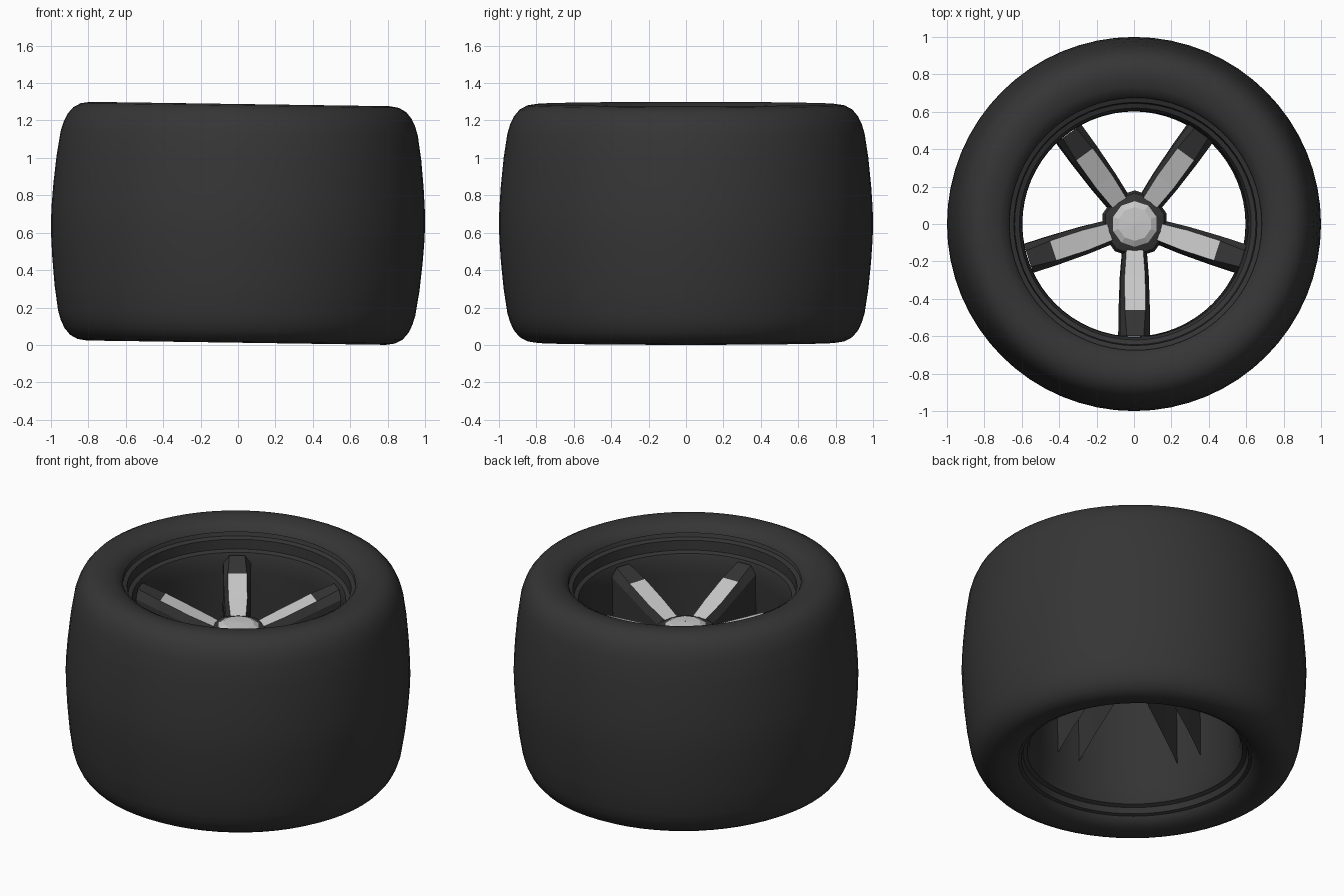
import bpy, bmesh, math
from mathutils import Matrix

if "Cube" in bpy.data.objects:
    bpy.data.objects.remove(bpy.data.objects["Cube"])

SEG = 64
MID = 0.65
# The whole wheel leans slightly toward +x
TILT = Matrix.Translation((0, 0, MID)) @ Matrix.Rotation(0.0145, 4, 'Y') @ Matrix.Translation((0, 0, -MID))


def material(name, v):
    m = bpy.data.materials.new(name)
    m.diffuse_color = (v, v, v, 1)
    m.use_nodes = True
    m.node_tree.nodes["Principled BSDF"].inputs["Base Color"].default_value = m.diffuse_color
    return m


RUBBER = material("black_rubber", 0.036)
DARK = material("dark_rim_metal", 0.034)
SILVER = material("silver_metal", 0.58)


def finish(name, bm, mats, smooth=True):
    bm.transform(TILT)
    me = bpy.data.meshes.new(name)
    bm.to_mesh(me)
    bm.free()
    for m in mats:
        me.materials.append(m)
    ob = bpy.data.objects.new(name, me)
    bpy.context.collection.objects.link(ob)
    if smooth:
        bpy.ops.object.select_all(action='DESELECT')
        ob.select_set(True)
        bpy.context.view_layer.objects.active = ob
        bpy.ops.object.shade_smooth_by_angle(angle=math.radians(35))
    return ob


def lathe(name, profile, mats, seg=SEG, turn=0.0, smooth=True, rule=None):
    """Revolve (radius, z) points around z; going down faces outward."""
    bm = bmesh.new()
    rings = []
    for r, z in profile:
        rings.append([bm.verts.new((r * math.cos(turn + 2 * math.pi * i / seg),
                                    r * math.sin(turn + 2 * math.pi * i / seg), z)) for i in range(seg)])
    for k in range(len(rings) - 1):
        a, b = rings[k], rings[k + 1]
        for i in range(seg):
            j = (i + 1) % seg
            f = bm.faces.new((a[i], b[i], b[j], a[j]))
            if rule:
                f.material_index = rule(k)
    return finish(name, bm, mats, smooth)


# Tyre: half profile mirrored about the mid plane
half = [(0.675, 1.225), (0.69, 1.25), (0.73, 1.273), (0.80, 1.288), (0.85, 1.28), (0.89, 1.258),
        (0.92, 1.222), (0.94, 1.18), (0.955, 1.13), (0.975, 1.0), (0.99, 0.85), (0.998, 0.73)]
tyre = half + [(1.0, MID)] + [(r, 2 * MID - z) for r, z in reversed(half)]
lathe("tyre", tyre, [RUBBER])

# Rim barrel with stepped lips at both ends, facing inward
barrel = [(0.69, 0.065), (0.66, 0.075), (0.65, 0.11), (0.625, 0.12), (0.61, 0.17), (0.602, 0.25),
          (0.602, 1.0), (0.605, 1.08), (0.62, 1.12), (0.645, 1.13), (0.65, 1.19), (0.675, 1.2), (0.69, 1.235)]
lathe("rim_barrel", barrel, [DARK])


# Spokes: open channels with a sloped silver face and deep tapering side walls
def spoke(name, angle):
    bm = bmesh.new()
    # radius, face z, wall bottom z, half width of face, half width of wall
    stations = [(0.14, 0.94, 0.70, 0.045, 0.065), (0.28, 0.99, 0.57, 0.055, 0.075),
                (0.46, 1.06, 0.45, 0.055, 0.08), (0.60, 1.11, 0.34, 0.045, 0.08)]
    rows = []
    for r, zt, zb, wf, ww in stations:
        pts = [(-ww, zb), (-ww, zt - 0.05), (-wf, zt), (wf, zt), (ww, zt - 0.05), (ww, zb)]
        rows.append([bm.verts.new((r, y, z)) for y, z in pts])
    for s, (a, b) in enumerate(zip(rows, rows[1:])):
        for k in range(5):
            f = bm.faces.new((a[k], b[k], b[k + 1], a[k + 1]))
            f.material_index = 1 if k == 2 and s < 2 else 0
    bmesh.ops.reverse_faces(bm, faces=[f for f in bm.faces if bm.faces[:] and f.normal.z < 0])
    bm.normal_update()
    for f in bm.faces:
        c = f.calc_center_median()
        out = f.normal.z if abs(f.normal.z) > 0.3 else f.normal.y * c.y
        if out < 0:
            f.normal_flip()
    bm.transform(Matrix.Rotation(angle, 4, 'Z'))
    finish(name, bm, [DARK, SILVER], smooth=False)


for i in range(5):
    spoke(f"spoke_{i + 1}", math.radians(-90 + 72 * i))

# Hub: dark ten-sided body with a shallow silver cap
lathe("hub_body", [(0.11, 0.95), (0.165, 0.935), (0.18, 0.90), (0.16, 0.70), (0.001, 0.70)],
      [DARK], seg=10, turn=math.radians(18), smooth=False)
lathe("hub_cap", [(0.001, 0.97), (0.09, 0.965), (0.125, 0.945), (0.125, 0.92)],
      [SILVER, DARK], seg=10, turn=math.radians(18), smooth=False, rule=lambda k: 1 if k == 2 else 0)
